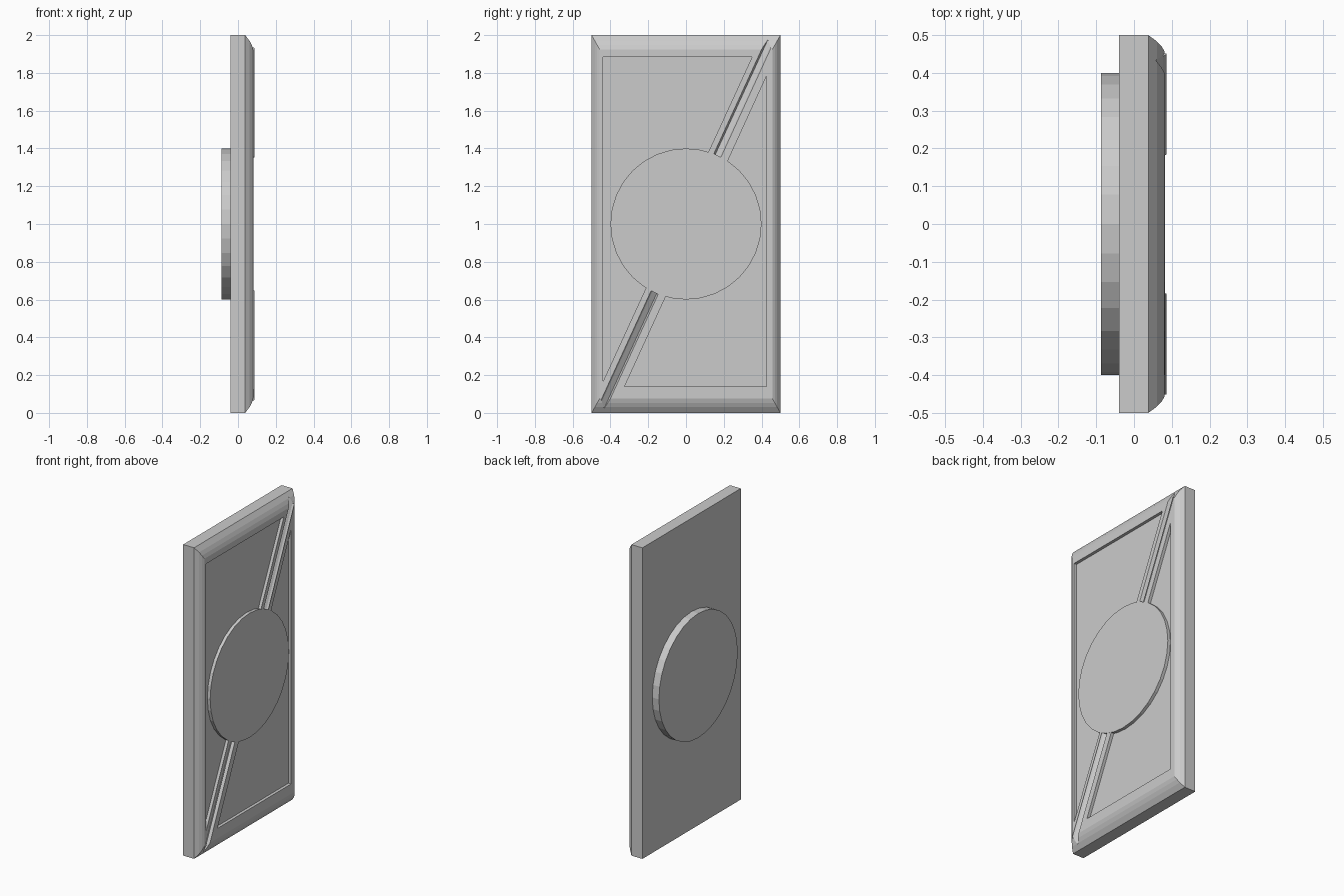
import bpy, bmesh, math
from mathutils import Vector

if "Cube" in bpy.data.objects:
    bpy.data.objects.remove(bpy.data.objects["Cube"])


def mesh_object(name, bm):
    bmesh.ops.recalc_face_normals(bm, faces=bm.faces)
    me = bpy.data.meshes.new(name)
    bm.to_mesh(me)
    bm.free()
    ob = bpy.data.objects.new(name, me)
    bpy.context.scene.collection.objects.link(ob)
    return ob


def loft(name, rings):
    """Closed solid through matching rings of points, capped at both ends."""
    bm = bmesh.new()
    vs = [[bm.verts.new(p) for p in ring] for ring in rings]
    n = len(rings[0])
    for a, b in zip(vs, vs[1:]):
        for i in range(n):
            j = (i + 1) % n
            bm.faces.new((a[i], a[j], b[j], b[i]))
    bm.faces.new(vs[0])
    bm.faces.new(vs[-1])
    return mesh_object(name, bm)


def diagonal_bar(name, section, r0, r1, angle):
    """Sweep an (offset, x) section along the diagonal from r0 to r1."""
    c, s = math.cos(angle), math.sin(angle)
    return loft(name, [[Vector((x, r * c + o * s, 1 + r * s - o * c))
                        for o, x in section] for r in (r0, r1)])


def carve(target, cutter):
    cutter.hide_render = True
    mod = target.modifiers.new("carve", 'BOOLEAN')
    mod.operation = 'DIFFERENCE'
    mod.solver = 'EXACT'
    mod.object = cutter
    bpy.context.view_layer.objects.active = target
    bpy.ops.object.modifier_apply(modifier=mod.name)
    bpy.data.objects.remove(cutter)


# Slab with rounded front rim: (x, inset in y, inset in z)
profile = [(-0.04, 0, 0), (0.038, 0, 0), (0.061, 0.017, 0.03),
           (0.073, 0.03, 0.053), (0.081, 0.043, 0.076)]
panel = loft("door_panel", [
    [(x, sy * (0.5 - dy), 1 + sz * (1 - dz))
     for sy, sz in ((-1, -1), (1, -1), (1, 1), (-1, 1))]
    for x, dy, dz in profile])

# Two sunken triangular fields either side of the diagonal
fields = [[(-0.44, 1.885), (0.35, 1.885), (-0.44, 0.165)],
          [(0.425, 1.78), (0.425, 0.14), (-0.325, 0.14)]]
for tri in fields:
    carve(panel, loft("field_cutter", [[(x, y, z) for y, z in tri]
                                       for x in (0.062, 0.15)]))

# Lopsided V grooves running out to the corners, each with a raised lip
groove = [(-0.012, 0.058), (-0.021, 0.081), (-0.021, 0.13),
          (0.021, 0.13), (0.021, 0.081)]
lip = [(0.014, 0.076), (0.021, 0.0865), (0.023, 0.0865), (0.023, 0.076)]
diagonal = math.radians(65.4)
for label, turn in (("upper", 0), ("lower", math.pi)):
    carve(panel, diagonal_bar("groove_cutter", groove, 0.398, 1.2, diagonal + turn))
    diagonal_bar(label + "_groove_lip", lip, 0.398, 1.035, diagonal + turn)

# Central disc passing through the slab
loft("centre_disc", [
    [(x, 0.4 * math.cos(math.tau * i / 32), 1 + 0.4 * math.sin(math.tau * i / 32))
     for i in range(32)] for x in (-0.0875, 0.082)])
